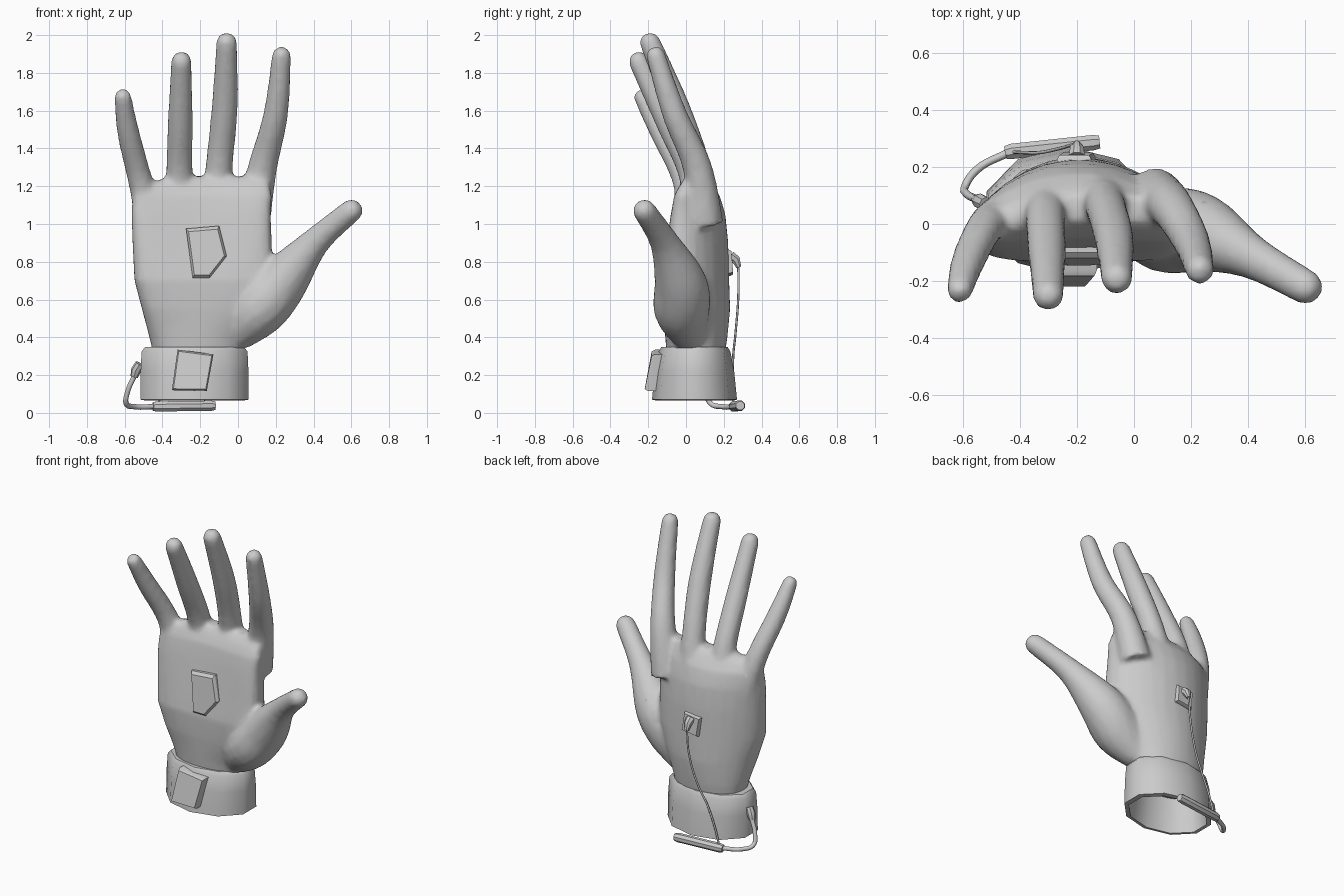
import bpy, bmesh, math
from mathutils import Vector

if "Cube" in bpy.data.objects:
    bpy.data.objects.remove(bpy.data.objects["Cube"])

SHADE = (0.6, 0.6, 0.6, 1)
grey = bpy.data.materials.new("plain_grey")
grey.use_nodes = True
grey.diffuse_color = SHADE
grey.node_tree.nodes["Principled BSDF"].inputs["Base Color"].default_value = SHADE


def loft(bm, rings, closed=False):
    """Skin a list of point rings, with end caps or joined end to end."""
    loops = [[bm.verts.new(point) for point in ring] for ring in rings]
    count = len(loops[0])
    pairs = list(zip(loops, loops[1:]))
    if closed:
        pairs.append((loops[-1], loops[0]))
    else:
        bm.faces.new(loops[0][::-1])
        bm.faces.new(loops[-1])
    for low, high in pairs:
        for i in range(count):
            j = (i + 1) % count
            bm.faces.new((low[i], low[j], high[j], high[i]))


def finish(bm, name, angle=40):
    bmesh.ops.recalc_face_normals(bm, faces=bm.faces)
    mesh = bpy.data.meshes.new(name)
    bm.to_mesh(mesh)
    bm.free()
    mesh.shade_smooth()
    mesh.set_sharp_from_angle(angle=math.radians(angle))
    mesh.materials.append(grey)
    ob = bpy.data.objects.new(name, mesh)
    bpy.context.collection.objects.link(ob)
    return ob


def oval(centre_x, centre_y, z, radius_x, radius_y, count, arch=0, power=1):
    """Flattened ring; arch drops its two sides toward the palm."""
    ring = []
    for i in range(count):
        turn = math.tau * (i + 0.5) / count
        c, s = math.cos(turn), math.sin(turn)
        bulge = math.copysign(abs(s) ** power, s)
        ring.append((centre_x + radius_x * c, centre_y + radius_y * bulge - arch * c * c, z))
    return ring


def tube(bm, path, count):
    """Round tapering tube through vectors of x, y, z, radius."""
    rings = []
    for i, stop in enumerate(path):
        along = (path[min(i + 1, len(path) - 1)] - path[max(i - 1, 0)]).to_3d()
        turn = along.to_track_quat('Z', 'Y')
        flat = oval(0, 0, 0, stop.w, stop.w, count)
        rings.append([stop.to_3d() + turn @ Vector(point) for point in flat])
    loft(bm, rings)


def digit(bm, *stops, steps=4):
    """Smooth finger through a few joints, with a rounded tip."""
    knots = [Vector(stop) for stop in stops]
    knots = [knots[0]] + knots + [knots[-1]]
    path = []
    for a, b, c, d in zip(knots, knots[1:], knots[2:], knots[3:]):
        for k in range(steps):
            t = k / steps
            path.append(b + (c - a) * t / 2 + (a * 2 - b * 5 + c * 4 - d) * t * t / 2
                        + (b * 3 - a - c * 3 + d) * t ** 3 / 2)
    tip = knots[-1]
    along = (tip - path[-1]).to_3d().normalized()
    for k in range(steps):
        turn = math.pi / 2 * k / steps
        spot = tip.to_3d() + along * tip.w * math.sin(turn)
        path.append(Vector((*spot, tip.w * math.cos(turn))))
    tube(bm, path, 14)


def small_tube(name, *stops):
    bm = bmesh.new()
    tube(bm, [Vector(stop) for stop in stops], 8)
    finish(bm, name)


def plate(name, outline, depth, inset):
    """Raised pad: outline on its face, sunk back by depth, with a chamfered rim."""
    face = [Vector(point) for point in outline]
    middle = sum(face, Vector((0, 0, 0))) / len(face)
    back = Vector((0, depth, 0))
    bm = bmesh.new()
    loft(bm, [[p + back for p in face], [p + back / 4 for p in face],
              [p.lerp(middle, inset) for p in face]])
    finish(bm, name, 30)


def cable(name, radius, *points):
    curve = bpy.data.curves.new(name, 'CURVE')
    curve.dimensions = '3D'
    curve.bevel_depth = radius
    curve.bevel_resolution = 2
    curve.resolution_u = 6
    curve.use_fill_caps = True
    spline = curve.splines.new('BEZIER')
    spline.bezier_points.add(len(points) - 1)
    for knot, point in zip(spline.bezier_points, points):
        knot.co = point
        knot.handle_left_type = knot.handle_right_type = 'AUTO'
    curve.materials.append(grey)
    bpy.context.collection.objects.link(bpy.data.objects.new(name, curve))


# Palm: stacked ovals of height, left, right, centre depth, half depth, arch
palm = [(.27, -.44, 0, .05, .15, 0),
        (.4, -.47, .04, .055, .165, .02),
        (.55, -.51, .12, .055, .18, .06),
        (.7, -.55, .18, .05, .18, .08),
        (.9, -.56, .18, .065, .16, .09),
        (1.05, -.565, .175, .07, .14, .09),
        (1.15, -.56, .18, .065, .115, .08),
        (1.21, -.5, .17, .06, .08, .06),
        (1.25, -.36, .14, .06, .05, .03)]
bm = bmesh.new()
loft(bm, [oval((left + right) / 2, y, z, (right - left) / 2, half, 28, arch, 0.8)
          for z, left, right, y, half, arch in palm])

# Little, ring, middle and index fingers, then the thumb
digit(bm, (-.46, .03, 1, .08), (-.52, -.01, 1.24, .066), (-.58, -.13, 1.48, .06), (-.61, -.23, 1.67, .047))
digit(bm, (-.3, .08, 1, .09), (-.31, .03, 1.27, .072), (-.305, -.1, 1.55, .067), (-.3, -.25, 1.86, .055))
digit(bm, (-.12, .11, 1, .09), (-.1, .06, 1.3, .073), (-.07, -.05, 1.62, .07), (-.06, -.19, 1.96, .056))
digit(bm, (.07, .1, 1, .1), (.13, .06, 1.3, .078), (.2, -.06, 1.58, .066), (.23, -.16, 1.89, .052))
digit(bm, (-.02, .02, .4, .09), (.1, -.02, .54, .15), (.23, -.03, .69, .14),
      (.41, -.115, .905, .078), (.6, -.22, 1.07, .062))

# Fuse palm and digits into one soft skin
hand = finish(bm, "hand")
skin = hand.modifiers.new("fuse", 'REMESH')
skin.mode = 'VOXEL'
skin.voxel_size = 0.016
skin.use_smooth_shade = True
soft = hand.modifiers.new("soften", 'SMOOTH')
soft.factor = 0.5
soft.iterations = 7
hand.modifiers.new("thin_out", 'DECIMATE').ratio = 0.4

# Wrist cuff: hollow, flaring toward its open lower end
cuff = [(.065, .27, .2), (.07, .3, .225), (.22, .3, .21), (.325, .295, .19),
        (.35, .275, .175), (.35, .23, .15), (.2, .26, .175)]
bm = bmesh.new()
loft(bm, [oval(-.23, .045, z, wide, deep, 10) for z, wide, deep in cuff], closed=True)
finish(bm, "wrist_cuff", 50)

# Pads on the cuff, the palm and the back of the hand
plate("cuff_pad", [(-.32, -.18, .335), (-.13, -.18, .31), (-.165, -.22, .117), (-.35, -.22, .12)], .07, .08)
plate("palm_pad", [(-.275, -.118, .975), (-.1, -.118, .99), (-.06, -.136, .83),
                   (-.15, -.146, .715), (-.24, -.146, .715)], .07, .12)
plate("back_pad", [(-.27, .24, .85), (-.15, .24, .865), (-.135, .25, .74), (-.255, .25, .725)], -.06, .12)

# Plug on the back pad, battery rod under the cuff, socket on its side
small_tube("back_plug", (-.2, .235, .83, .03), (-.2, .265, .81, .025), (-.2, .28, .77, .014))
small_tube("battery_rod", (-.45, .25, .033, .024), (-.43, .254, .034, .029),
           (-.14, .285, .038, .029), (-.12, .287, .038, .024))
small_tube("side_socket", (-.52, .07, .26, .024), (-.54, .08, .225, .027), (-.55, .085, .19, .02))

# Cables
cable("thin_wire", .006, (-.2, .277, .79), (-.215, .277, .62), (-.27, .262, .42),
      (-.33, .25, .3), (-.385, .25, .17), (-.425, .252, .04))
cable("thick_cable", .014, (-.542, .085, .21), (-.585, .105, .11), (-.592, .13, .05),
      (-.55, .19, .033), (-.44, .25, .033))
